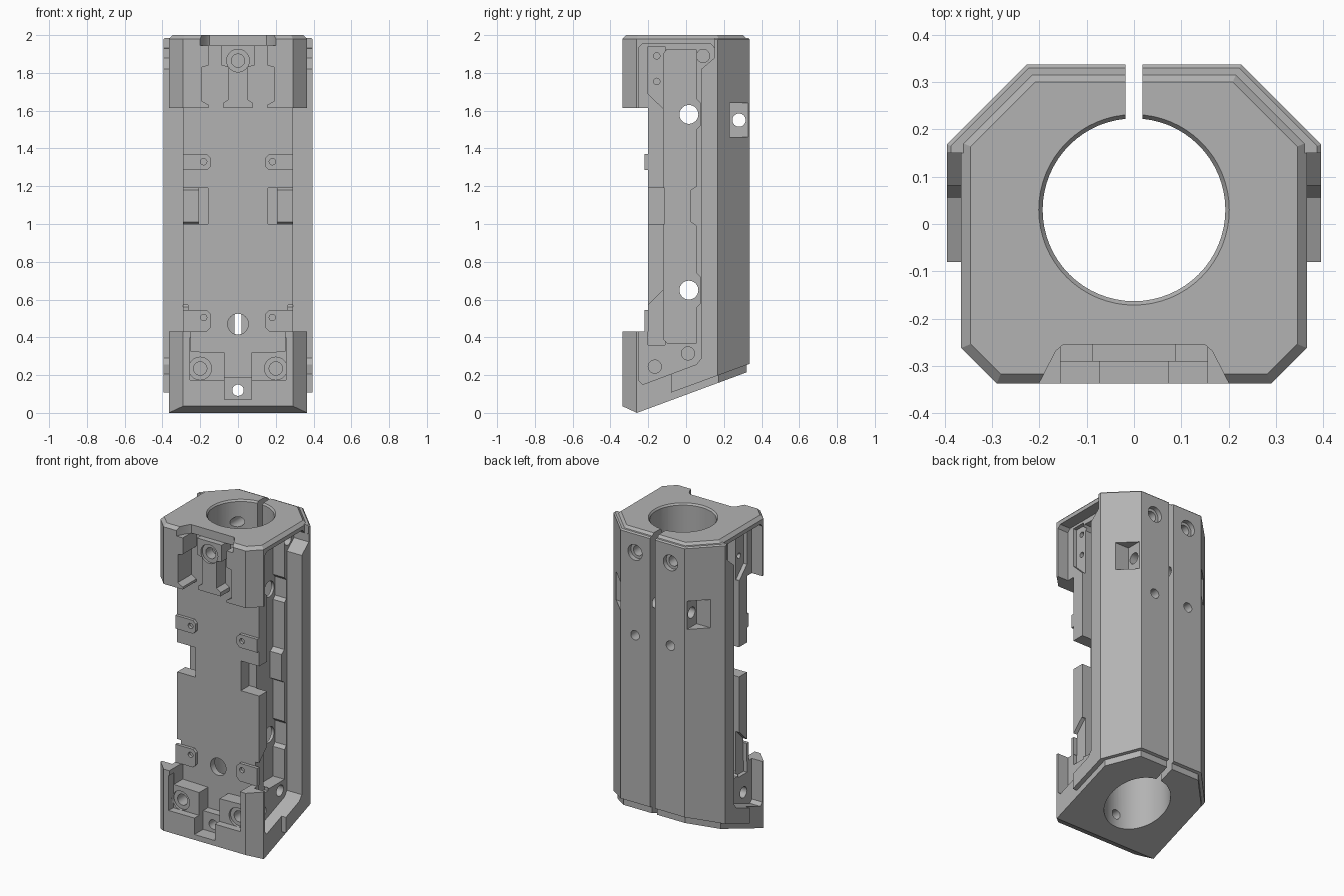
import bpy, bmesh, math
from mathutils import Matrix, Vector

if "Cube" in bpy.data.objects:
    bpy.data.objects.remove(bpy.data.objects["Cube"])

grey = bpy.data.materials.new("mid grey")
grey.diffuse_color = (0.45, 0.45, 0.45, 1)
grey.use_nodes = True
grey.node_tree.nodes["Principled BSDF"].inputs["Base Color"].default_value = grey.diffuse_color


def add(bm, name):
    bmesh.ops.recalc_face_normals(bm, faces=bm.faces)
    me = bpy.data.meshes.new(name)
    bm.to_mesh(me)
    bm.free()
    ob = bpy.data.objects.new(name, me)
    me.materials.append(grey)
    bpy.context.collection.objects.link(ob)
    return ob


def prism(name, axis, pts, lo, hi, top_bevel=0):
    """Extrude a closed outline along x (pts are y,z), y (x,z) or z (x,y)."""
    place = {'x': lambda a, b, h: (h, a, b), 'y': lambda a, b, h: (a, h, b),
             'z': lambda a, b, h: (a, b, h)}[axis]
    bm = bmesh.new()
    ends = [[bm.verts.new(place(a, b, h)) for a, b in pts] for h in (lo, hi)]
    n = len(pts)
    for ring in ends:
        bm.faces.new(ring)
    for i in range(n):
        j = (i + 1) % n
        bm.faces.new((ends[0][i], ends[0][j], ends[1][j], ends[1][i]))
    bmesh.ops.recalc_face_normals(bm, faces=bm.faces)
    if top_bevel:
        rim = [e for e in bm.edges if all(v in ends[1] for v in e.verts)]
        bmesh.ops.bevel(bm, geom=rim, offset=top_bevel, segments=1, affect='EDGES')
    return add(bm, name)


def box(name, x0, x1, y0, y1, z0, z1):
    return prism(name, 'z', [(x0, y0), (x1, y0), (x1, y1), (x0, y1)], z0, z1)


def rod(axis, centre, r, length, r2=None, seg=32):
    bm = bmesh.new()
    rot = {'x': Matrix.Rotation(math.pi / 2, 4, 'Y'),
           'y': Matrix.Rotation(math.pi / 2, 4, 'X'), 'z': Matrix()}[axis]
    bmesh.ops.create_cone(bm, cap_ends=True, segments=seg, radius1=r,
                          radius2=r2 or r, depth=length,
                          matrix=Matrix.Translation(Vector(centre)) @ rot)
    return add(bm, "cutter")


def combine(target, tool, op='DIFFERENCE'):
    m = target.modifiers.new("b", 'BOOLEAN')
    m.operation, m.object, m.solver = op, tool, 'EXACT'
    bpy.context.view_layer.objects.active = target
    bpy.ops.object.modifier_apply(modifier=m.name)
    bpy.data.objects.remove(tool, do_unlink=True)


def sym(half):
    return half + [(-x, y) for x, y in reversed(half)]


def flip(pts, s):
    return [(s * x, y) for x, y in pts]


# Core body: octagonal column with slanted foot and recessed front
body = prism("clamp_body", 'z', sym([(0.29, -0.337), (0.365, -0.262), (0.365, 0.172),
                                     (0.217, 0.32)]), -0.1, 2, 0.02)
combine(body, prism("side", 'x', [(-0.4, 0.065), (-0.26, 0), (0.5, 0.281), (0.5, 2.1),
                                  (-0.4, 2.1), (-0.4, 1.615), (-0.2, 1.615),
                                  (-0.2, 0.43), (-0.4, 0.43)], -1, 1), 'INTERSECT')

# Back shell wrapping the column
shell = prism("shell", 'z', sym([(0.395, -0.08), (0.395, 0.168), (0.226, 0.337)]),
              -0.1, 1.985, 0.008)
combine(shell, prism("side", 'x', [(-0.2, 0.063), (0.5, 0.32), (0.5, 2.1), (0.15, 2.1),
                                   (0.15, 1.88), (0.08, 1.82), (0.08, 0.29),
                                   (0.055, 0.262), (-0.2, 0.17)], -1, 1), 'INTERSECT')
combine(body, shell, 'UNION')

# Side pockets, deep channels and corner notches
for s in (1, -1):
    def span(a, b):
        return sorted((s * a, s * b))
    combine(body, prism("pocket", 'x', [(-0.25, 0.17), (-0.23, 0.15), (0.055, 0.257),
                                        (0.081, 0.29), (0.081, 1.82), (0.151, 1.88),
                                        (0.151, 1.93), (0.13, 1.955), (-0.23, 1.955),
                                        (-0.25, 1.935)], *span(0.29, 0.6)))
    combine(body, prism("channel", 'x', [(-0.12, 0.39), (-0.1, 0.37), (0.055, 0.37),
                                         (0.055, 0.56), (0.075, 0.58), (0.075, 0.72),
                                         (0.055, 0.74), (0.055, 0.99), (0.025, 1.01),
                                         (0.025, 1.18), (0.055, 1.2), (0.055, 1.5),
                                         (0.075, 1.52), (0.075, 1.64), (0.055, 1.66),
                                         (0.055, 1.92), (-0.1, 1.925), (-0.12, 1.9)],
                        *span(0.21, 0.5)))
    # step around the corners of the front plate
    for z0, z1, z2 in ((1.94, 1.69, 1.615), (0.36, 0.57, 0.645)):
        combine(body, prism("step", 'x', [(-0.201, z0), (-0.201, z1), (-0.125, z2),
                                          (-0.11, z2), (-0.11, z0)], *span(0.265, 0.5)))
    combine(body, box("notch", *span(0.16, 0.5), -0.3, -0.115, 1.0, 1.19))
    combine(body, box("bolt_pocket", *span(0.235, 0.6), 0.23, 0.5, 1.46, 1.64))
    # small side screw holes
    for y, z, r in ((-0.155, 1.89, 0.017), (-0.155, 1.755, 0.017), (0.09, 1.89, 0.035),
                    (-0.165, 0.245, 0.035), (0.01, 0.315, 0.035)):
        combine(body, rod('x', (s * 0.29, y, z), r, 0.1, seg=20))
    # back screws
    combine(body, rod('y', (s * 0.125, 0.337, 1.86), 0.05, 0.06))
    combine(body, rod('y', (s * 0.125, 0.3, 1.86), 0.032, 0.32))
    combine(body, rod('y', (s * 0.125, 0.3, 1.33), 0.03, 0.3))

# Upper front block: top notch and recess
combine(body, prism("top_notch", 'z', sym([(0.215, -0.365), (0.165, -0.268), (0.15, -0.255)]),
                    1.945, 2.1))
combine(body, prism("recess", 'y', sym([(0.155, 1.5), (0.155, 1.63), (0.19, 1.65),
                                        (0.19, 1.83), (0.155, 1.84), (0.155, 1.946)]),
                    -0.5, -0.2))

# Lower front block: stepped recesses
combine(body, prism("recess", 'y', sym([(0.072, 0.19), (0.072, 0.32), (0.25, 0.325),
                                        (0.25, 0.5)]), -0.5, -0.2))
combine(body, box("slot", -0.072, 0.072, -0.5, -0.25, 0.07, 0.25))
for s in (1, -1):
    x0, x1 = sorted((s * 0.06, s * 0.255))
    combine(body, box("pad", x0, x1, -0.5, -0.29, 0.175, 0.4))
    combine(body, rod('y', (s * 0.2, -0.29, 0.235), 0.06, 0.03))
    combine(body, rod('y', (s * 0.2, -0.25, 0.235), 0.035, 0.15))

# Bore, its chamfer, clamping slit and through holes
combine(body, rod('z', (0, 0.03, 1), 0.193, 2.6, seg=64))
combine(body, rod('z', (0, 0.03, 1.995), 0.19, 0.02, 0.205, seg=64))
combine(body, box("slit", -0.018, 0.018, 0.1, 0.5, -0.2, 2.2))
for z in (0.65, 1.58):
    combine(body, rod('x', (0, 0.015, z), 0.05, 1))
combine(body, rod('x', (0, 0.28, 1.55), 0.035, 1))
combine(body, rod('y', (0, -0.2, 0.47), 0.055, 0.3))
combine(body, rod('y', (0, -0.2, 0.12), 0.03, 0.4))

# Centre post with its screw in the upper recess
post = prism("centre_post", 'y', sym([(0.08, 1.616), (0.08, 1.64), (0.05, 1.66),
                                      (0.05, 1.83), (0.088, 1.84), (0.088, 1.945)]),
             -0.29, -0.195)
combine(post, rod('y', (0, -0.29, 1.865), 0.06, 0.03))
combine(post, rod('y', (0, -0.26, 1.865), 0.035, 0.1))
parts = [body, post]

# Raised tabs on the front plate
for s, side in ((1, "right"), (-1, "left")):
    for z0, z1, level in ((1.285, 1.37, "upper"), (0.43, 0.545, "lower")):
        tab = prism(f"{level}_{side}_tab", 'y',
                    flip([(0.145, z0 + 0.02), (0.165, z0), (0.29, z0), (0.29, z1),
                          (0.165, z1), (0.145, z1 - 0.02)], s), -0.22, -0.198)
        combine(tab, rod('y', (s * 0.182, -0.21, z1 - 0.04), 0.017, 0.1, seg=16))
        parts.append(tab)

# Smooth the round holes, keep machined edges sharp
bpy.ops.object.select_all(action='DESELECT')
for ob in parts:
    ob.select_set(True)
bpy.context.view_layer.objects.active = body
bpy.ops.object.shade_smooth_by_angle(angle=math.radians(25))
